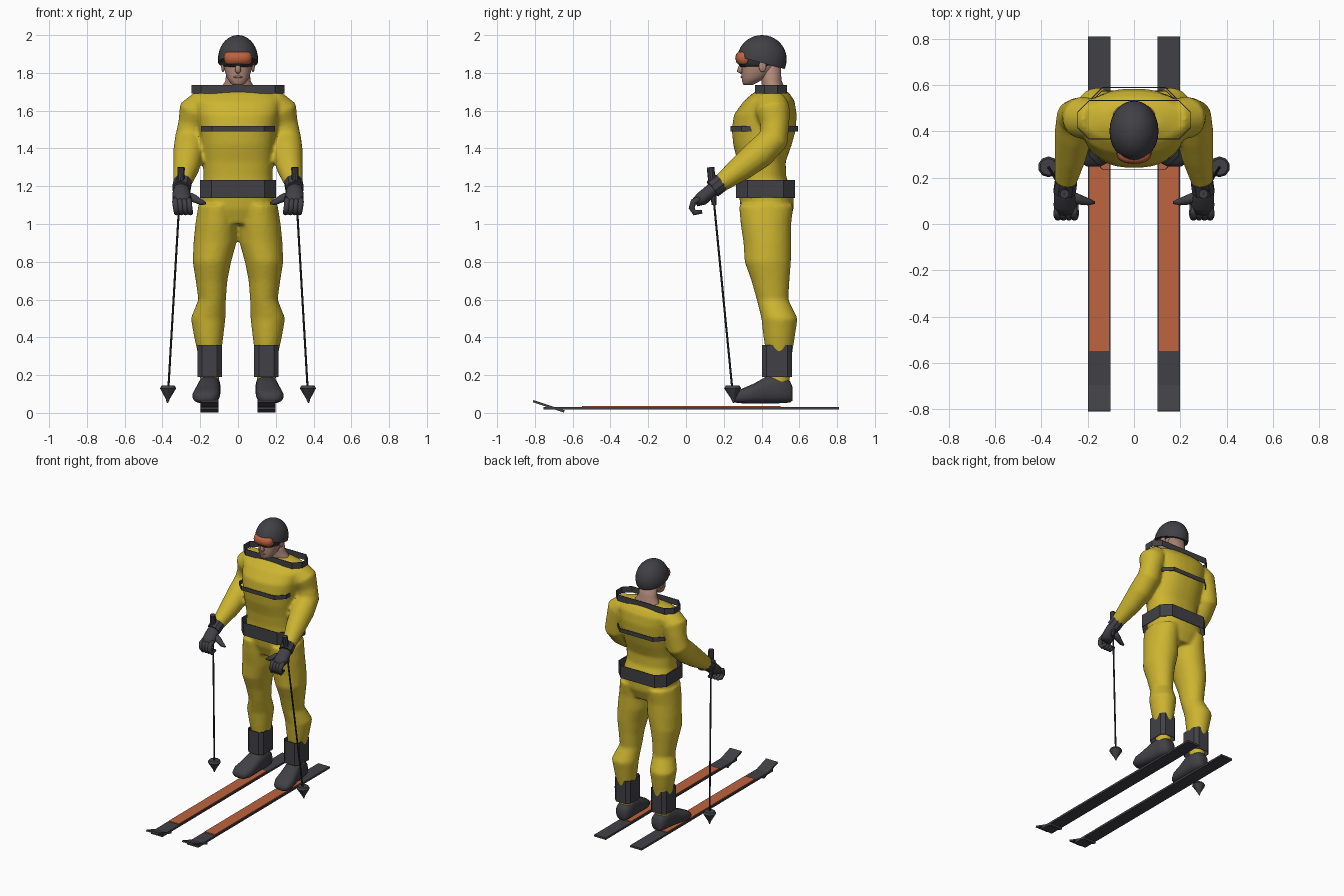
import bpy, bmesh, math
from mathutils import Vector, Matrix

if "Cube" in bpy.data.objects:
    bpy.data.objects.remove(bpy.data.objects["Cube"])


def material(name, rgb):
    m = bpy.data.materials.new(name)
    m.use_nodes = True
    m.diffuse_color = (*rgb, 1)
    m.node_tree.nodes["Principled BSDF"].inputs["Base Color"].default_value = (*rgb, 1)
    return m


YELLOW = material("yellow suit", (0.61, 0.46, 0.03))
DARK = material("dark grey", (0.053, 0.051, 0.06))
BLACK = material("black", (0.028, 0.028, 0.032))
ORANGE = material("orange", (0.51, 0.125, 0.05))
SKIN = material("skin", (0.43, 0.25, 0.19))

X, Y, Z = Vector((1, 0, 0)), Vector((0, 1, 0)), Vector((0, 0, 1))


def ring(c, u, v, n, p):
    """Superellipse around c with half axes u and v."""
    pts = []
    for i in range(n):
        a = 2 * math.pi * (i + 0.5) / n
        k = [math.copysign(abs(t) ** (2 / p), t) for t in (math.cos(a), math.sin(a))]
        pts.append(c + u * k[0] + v * k[1])
    return pts


def skin_rings(bm, rings, caps=True):
    vs = [[bm.verts.new(q) for q in r] for r in rings]
    n = len(vs[0])
    for a, b in zip(vs, vs[1:]):
        for i in range(n):
            j = (i + 1) % n
            bm.faces.new((a[i], a[j], b[j], b[i]))
    if caps:
        bm.faces.new(vs[0][::-1])
        bm.faces.new(vs[-1])


def stack(bm, rows, n=24, p=2.0, side=1):
    """Horizontal rings: height, centre x, centre y, half width, half depth."""
    skin_rings(bm, [ring(Vector((side * cx, cy, z)), X * rx, Y * ry, n, p)
                    for z, cx, cy, rx, ry in rows])


def tube(bm, rows, n=16, side=1):
    """Rings across a path: x, y, z, half width, half thickness."""
    pts = [Vector((side * r[0], r[1], r[2])) for r in rows]
    rings = []
    for i, r in enumerate(rows):
        d = (pts[min(i + 1, len(pts) - 1)] - pts[max(i - 1, 0)]).normalized()
        u = (X - d * X.dot(d)).normalized()
        rings.append(ring(pts[i], u * r[3], d.cross(u) * r[-1], n, 2))
    skin_rings(bm, rings)


def ball(bm, c, r):
    bmesh.ops.create_uvsphere(bm, u_segments=28, v_segments=18, radius=1,
                              matrix=Matrix.LocRotScale(Vector(c), None, Vector(r)))


def box(bm, c, size, tilt=0.0):
    m = Matrix.Translation(c) @ Matrix.Rotation(tilt, 4, "X") @ Matrix.Diagonal((*size, 1))
    bmesh.ops.create_cube(bm, size=1, matrix=m)


def finish(name, bm, mat, smooth=True, mirror=False):
    bmesh.ops.recalc_face_normals(bm, faces=bm.faces)
    for f in bm.faces:
        f.smooth = smooth
    me = bpy.data.meshes.new(name)
    bm.to_mesh(me)
    bm.free()
    me.materials.append(mat)
    ob = bpy.data.objects.new(name, me)
    bpy.context.scene.collection.objects.link(ob)
    if mirror:
        ob.modifiers.new("mirror", "MIRROR").use_mirror_merge = False
    return ob


# Suit: torso, arms and legs fused into one soft body
bm = bmesh.new()
stack(bm, [(1.0, 0, .43, .14, .11), (1.08, 0, .43, .195, .14), (1.16, 0, .425, .195, .145),
           (1.25, 0, .405, .182, .125), (1.33, 0, .4, .186, .128), (1.42, 0, .405, .197, .155),
           (1.5, 0, .412, .207, .17), (1.58, 0, .42, .22, .166), (1.65, 0, .44, .235, .135),
           (1.69, 0, .45, .21, .1), (1.715, 0, .455, .12, .06)], 32, 2.4)
for s in (1, -1):
    stack(bm, [(1.1, .11, .425, .1, .145), (1.0, .115, .423, .111, .134),
               (.9, .122, .431, .114, .127), (.8, .138, .433, .102, .123),
               (.7, .14, .447, .084, .101), (.6, .137, .458, .073, .084),
               (.5, .158, .495, .092, .096), (.4, .155, .493, .077, .083),
               (.3, .15, .493, .06, .067), (.2, .15, .492, .051, .06),
               (.14, .15, .49, .05, .055)], 24, 2.0, s)
    tube(bm, [(.14, .455, 1.62, .08), (.19, .455, 1.625, .088), (.225, .46, 1.595, .092),
              (.24, .47, 1.53, .077), (.255, .465, 1.45, .08), (.262, .39, 1.375, .082),
              (.275, .29, 1.295, .069), (.29, .21, 1.235, .053), (.297, .17, 1.207, .045)], 20, s)
suit = finish("suit", bm, YELLOW)
rm = suit.modifiers.new("fuse", "REMESH")
rm.mode, rm.voxel_size, rm.use_smooth_shade = "VOXEL", 0.011, True
sm = suit.modifiers.new("soften", "SMOOTH")
sm.factor, sm.iterations = 0.5, 5


# Flat bands: collar, chest strap, belt and gaiters
def band(name, cx, hx, y0, y1, z0, z1, c, mirror=False):
    hy, cy = (y1 - y0) / 2, (y0 + y1) / 2
    corners = []
    for sx, sy in ((1, 1), (-1, 1), (-1, -1), (1, -1)):
        pair = [(sx * hx, sy * (hy - c)), (sx * (hx - c), sy * hy)]
        corners += pair if sx * sy > 0 else pair[::-1]
    bm = bmesh.new()
    skin_rings(bm, [[Vector((cx + x, cy + y, z)) for x, y in corners] for z in (z0, z1)], False)
    ob = finish(name, bm, DARK, False, mirror)
    ob.modifiers.new("cloth", "SOLIDIFY").thickness = 0.004


band("collar", 0, .245, .365, .535, 1.69, 1.735, .05)
band("chest_strap", 0, .197, .235, .592, 1.49, 1.52, .06)
band("belt", 0, .2, .265, .577, 1.138, 1.232, .06)
band("gaiters", .15, .065, .402, .562, .19, .36, .025, True)

# Head: neck, face, nose, lips and ears
bm = bmesh.new()
stack(bm, [(1.67, 0, .47, .115, .06), (1.72, 0, .463, .09, .06), (1.76, 0, .452, .066, .054),
           (1.86, 0, .445, .062, .055)])
stack(bm, [(1.735, 0, .328, .022, .022), (1.745, 0, .335, .04, .036), (1.775, 0, .36, .06, .066),
           (1.82, 0, .387, .073, .092), (1.87, 0, .4, .08, .107), (1.93, 0, .41, .08, .1)], 24, 2.3)
tube(bm, [(0, .3, 1.86, .01), (0, .29, 1.83, .013), (0, .285, 1.812, .017), (0, .298, 1.802, .01)], 10)
ball(bm, (0, .297, 1.778), (.024, .008, .006))
for s in (1, -1):
    ball(bm, (s * .079, .405, 1.835), (.01, .02, .03))
finish("head", bm, SKIN)

# Helmet: dome cut along a line that drops to the back
bm = bmesh.new()
ball(bm, (0, .402, 1.872), (.106, .131, .128))
cut = bmesh.ops.bisect_plane(bm, geom=bm.verts[:] + bm.edges[:] + bm.faces[:],
                             plane_co=(0, .402, 1.853), plane_no=(0, .27, 1), clear_inner=True)
bmesh.ops.edgeloop_fill(bm, edges=[e for e in cut["geom_cut"] if isinstance(e, bmesh.types.BMEdge)])
helmet = finish("helmet", bm, DARK)
for f in helmet.data.polygons:
    f.use_smooth = f.normal.z > -0.9

# Goggles
bm = bmesh.new()
stack(bm, [(1.832, 0, .387, .074, .1), (1.845, 0, .39, .083, .114), (1.9, 0, .39, .084, .114)])
finish("goggle_frame", bm, BLACK)
bm = bmesh.new()
stack(bm, [(1.845, 0, .31, .06, .03), (1.853, 0, .31, .07, .043), (1.878, 0, .31, .076, .05),
           (1.9, 0, .31, .071, .045), (1.91, 0, .31, .06, .032)], 24, 2.4)
finish("goggle_lens", bm, ORANGE)

# Gloves: cuff, palm, curled fingers and thumb
bm = bmesh.new()
tube(bm, [(.293, .188, 1.222, .05), (.3, .14, 1.186, .05)], 10)
finish("glove_cuffs", bm, DARK, False, True)
bm = bmesh.new()
tube(bm, [(.298, .17, 1.208, .036), (.3, .125, 1.17, .046, .036), (.298, .085, 1.135, .05, .038),
          (.296, .05, 1.115, .044, .025)])
for i in range(4):
    x = .26 + .024 * i
    tube(bm, [(x, .075, 1.135, .014), (x, .04, 1.118, .017), (x - .003, .03, 1.085, .016),
              (x - .008, .045, 1.06, .015), (x - .01, .085, 1.065, .01)], 10)
tube(bm, [(.285, .125, 1.155, .024), (.235, .105, 1.137, .022), (.195, .095, 1.115, .015),
          (.17, .092, 1.108, .006)], 10)
finish("gloves", bm, DARK, True, True)

# Boots, lofted from heel to toe
bm = bmesh.new()
boot = [(.565, .148, .1, .03, .035), (.55, .148, .112, .05, .058), (.49, .15, .125, .058, .075),
        (.42, .155, .12, .061, .07), (.36, .163, .103, .067, .053), (.3, .17, .09, .071, .04),
        (.262, .173, .082, .055, .028), (.248, .174, .078, .028, .014)]
skin_rings(bm, [ring(Vector((cx, y, cz)), X * rx, Z * rz, 20, 2.6) for y, cx, cz, rx, rz in boot])
finish("boots", bm, DARK, True, True)

# Skis: blade, raised tip and coloured top plate
bm = bmesh.new()
box(bm, (.15, .0275, .024), (.096, 1.565, .014))
box(bm, (.15, -.727, .035), (.096, .174, .012), -.32)
finish("skis", bm, DARK, False, True)
bm = bmesh.new()
box(bm, (.15, -.025, .0335), (.086, 1.05, .007))
finish("ski_top_plates", bm, ORANGE, False, True)

# Poles: shaft, grip and pointed basket
top, tip = Vector((.3, .13, 1.3)), Vector((.373, .252, .055))


def along(*stations):
    return [(*top.lerp(tip, t), r) for t, r in stations]


bm = bmesh.new()
tube(bm, along((0, .006), (.97, .006)), 8)
finish("pole_shafts", bm, BLACK, False, True)
bm = bmesh.new()
tube(bm, along((0, .02), (.085, .02), (.16, .013)), 10)
finish("pole_grips", bm, DARK, False, True)
bm = bmesh.new()
stack(bm, [(.145, .37, .247, .036, .036), (.13, .37, .247, .045, .045), (.075, .372, .25, .012, .012),
           (.052, .373, .252, .003, .003)], 10)
finish("pole_baskets", bm, DARK, False, True)
